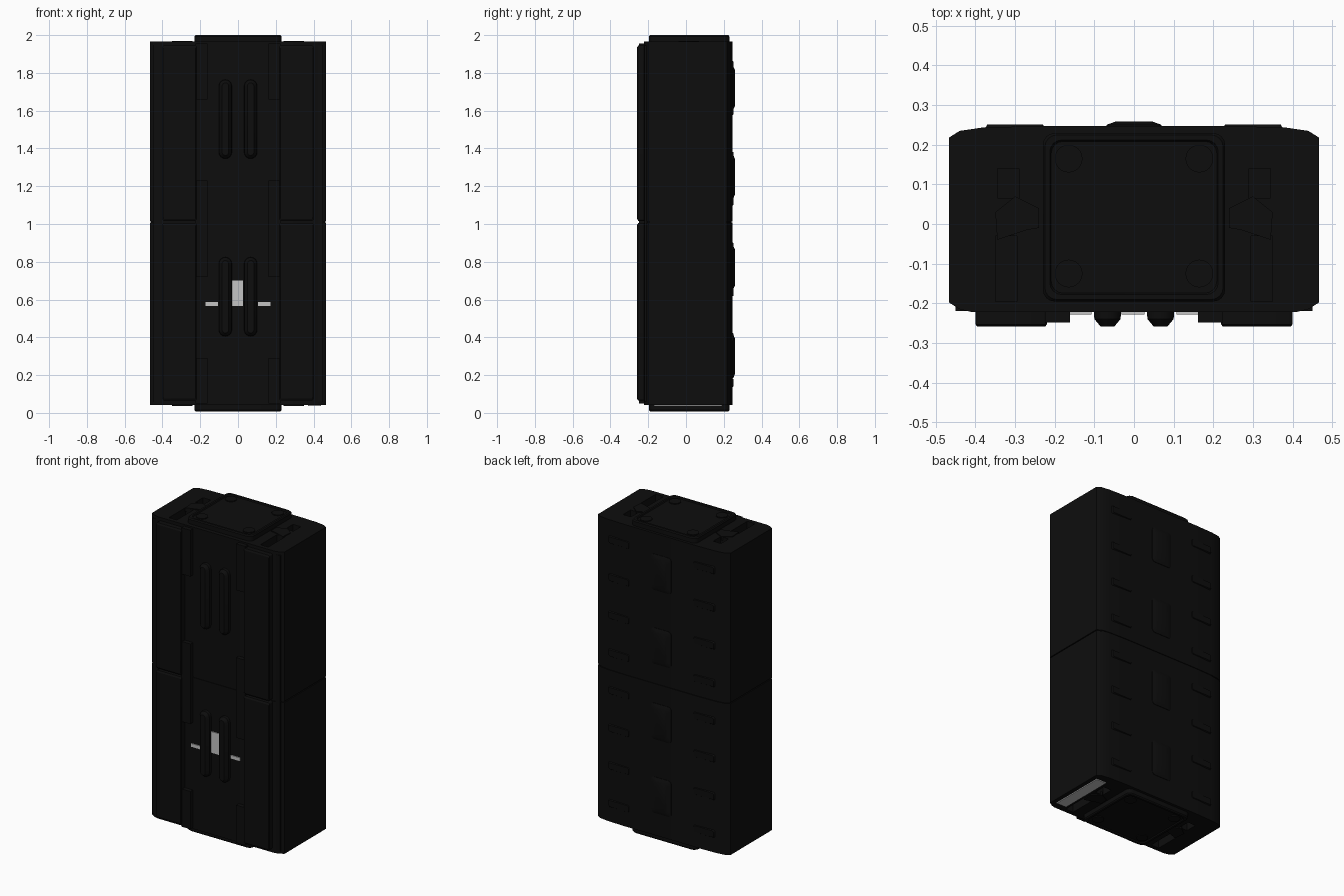
import bpy, bmesh, math
from mathutils import Vector

cube = bpy.data.objects.get("Cube")
if cube:
    bpy.data.objects.remove(cube, do_unlink=True)


def material(name, value):
    m = bpy.data.materials.new(name)
    m.use_nodes = True
    colour = (value, value, value, 1)
    m.diffuse_color = colour
    m.node_tree.nodes["Principled BSDF"].inputs["Base Color"].default_value = colour
    return m


black = material("matte black", 0.004)
grey = material("light grey", 0.55)


def loft(name, rings, mat=black):
    """Closed solid through rings that share a point count."""
    bm = bmesh.new()
    loops = [[bm.verts.new(p) for p in ring] for ring in rings]
    n = len(loops[0])
    for a, b in zip(loops, loops[1:]):
        for i in range(n):
            j = (i + 1) % n
            bm.faces.new((a[i], a[j], b[j], b[i]))
    bm.faces.new(loops[0])
    bm.faces.new(loops[-1])
    bmesh.ops.recalc_face_normals(bm, faces=bm.faces)
    mesh = bpy.data.meshes.new(name)
    bm.to_mesh(mesh)
    bm.free()
    mesh.materials.append(mat)
    obj = bpy.data.objects.new(name, mesh)
    bpy.context.collection.objects.link(obj)
    return obj


def rounded(cx, cy, w, h, r, steps=4):
    pts = []
    for k, (sx, sy) in enumerate(((1, 1), (-1, 1), (-1, -1), (1, -1))):
        for i in range(steps + 1):
            a = math.pi / 2 * (k + i / steps)
            pts.append((cx + sx * (w / 2 - r) + r * math.cos(a),
                        cy + sy * (h / 2 - r) + r * math.sin(a)))
    return pts


def flat(pts, z):
    return [(x, y, z) for x, y in pts]


def upright(pts, y):
    return [(x, y, z) for x, z in pts]


def box(name, x0, x1, y0, y1, z0, z1, mat=black):
    pts = [(x0, y0), (x1, y0), (x1, y1), (x0, y1)]
    return loft(name, [flat(pts, z0), flat(pts, z1)], mat)


def cut(obj, cutters):
    bpy.context.view_layer.objects.active = obj
    for c in cutters:
        mod = obj.modifiers.new("cut", "BOOLEAN")
        mod.object = c
        mod.solver = "EXACT"
        bpy.ops.object.modifier_apply(modifier=mod.name)
        bpy.data.objects.remove(c, do_unlink=True)


# Housing cross-section, mirrored about x = 0
half = [(0.16, -0.222), (0.41, -0.222), (0.44, -0.215), (0.467, -0.198),
        (0.467, 0.218), (0.44, 0.235), (0.385, 0.243), (0.26, 0.247)]
outline = half + [(-x, y) for x, y in reversed(half)]
inner = [(x * 0.985, y * 0.98) for x, y in outline]

# Two housing halves with a fine seam between them
for label, z0, z1, end in (("lower", 0.042, 1.007, 0.042), ("upper", 1.013, 1.965, 1.965)):
    up = 1 if label == "upper" else -1
    shell = loft(label + "_housing", [flat(outline, z0), flat(outline, z1)])
    cutters = []
    for s in (-1, 1):
        for x0, x1, y0, y1 in ((0.295, 0.35, -0.195, -0.03), (0.29, 0.345, 0.065, 0.14)):
            a, b = sorted((s * x0, s * x1))
            c = box("pocket_cutter", a, b, y0, y1, end - 0.05, end + 0.05)
            c.hide_render = True
            cutters.append(c)
    cut(shell, cutters)
    # End cap with stepped rim and sunken panel
    cap = [(0.46, 0.425, end - up * 0.02), (0.46, 0.425, end + up * 0.028),
           (0.45, 0.415, end + up * 0.035), (0.425, 0.39, end + up * 0.035),
           (0.418, 0.383, end + up * 0.028)]
    loft(label + "_end_cap", [flat(rounded(0, 0.017, w, h, 0.03), z) for w, h, z in cap])
    for s in (-1, 1):
        for y in (-0.125, 0.165):
            disc = [(s * 0.165 + 0.035 * math.cos(t * math.pi / 12),
                     y + 0.035 * math.sin(t * math.pi / 12)) for t in range(24)]
            loft(label + "_end_pad", [flat(disc, end + up * 0.026), flat(disc, end + up * 0.033)])
        # Angled latch beside the cap
        latch = [(s * x, y) for x, y in ((0.24, -0.01), (0.27, -0.015), (0.345, -0.04),
                                         (0.35, 0.03), (0.3, 0.07), (0.24, 0.04))]
        loft(label + "_latch", [flat(latch, end - up * 0.02), flat(latch, end + up * 0.005)])

loft("seam_core", [flat(inner, 0.99), flat(inner, 1.03)])

# Raised front panels, one per side and half
for s in (-1, 1):
    for z0, z1 in ((0.065, 1.005), (1.017, 1.945)):
        cx, cz, h = s * 0.31, (z0 + z1) / 2, z1 - z0
        loft("front_panel", [upright(rounded(cx, cz, 0.18, h, 0.01), -0.21),
                             upright(rounded(cx, cz, 0.18, h, 0.01), -0.253),
                             upright(rounded(cx, cz, 0.172, h - 0.02, 0.008), -0.259)])
    # Lower steps along the inner panel edges
    for z0, z1 in ((0.05, 0.29), (0.72, 1.23), (1.66, 1.955)):
        a, b = sorted((s * 0.162, s * 0.225))
        box("panel_step", a, b, -0.249, -0.21, z0, z1)
    # Rounded tapered ribs
    for cz in (0.615, 1.555):
        loft("front_rib", [upright(rounded(s * 0.067, cz, w, h, w * 0.49), y)
                           for w, h, y in ((0.07, 0.42, -0.215), (0.066, 0.416, -0.24),
                                           (0.034, 0.384, -0.259))])
    # Pale lower bars
    a, b = sorted((s * 0.107, s * 0.172))
    box("indicator_bar", a, b, -0.228, -0.22, 0.565, 0.586, grey)
    # Side edge lip on the front corners
    a, b = sorted((s * 0.42, s * 0.45))
    box("corner_lip", a, b, -0.22, -0.2, 0.06, 1.945)

box("indicator_window", -0.031, 0.026, -0.228, -0.22, 0.565, 0.7, grey)

# Low rear ridges and slats
for cz in (0.3, 0.77, 1.25, 1.72):
    loft("rear_ridge", [upright(rounded(0, cz, w, h, 0.02), y)
                        for w, h, y in ((0.14, 0.23, 0.24), (0.14, 0.23, 0.25), (0.09, 0.19, 0.259))])
for i in range(8):
    z = 0.16 + i * 0.24
    for s in (-1, 1):
        loft("rear_slat", [upright(rounded(s * 0.3, z, w, h, 0.01), y)
                           for w, h, y in ((0.16, 0.06, 0.235), (0.14, 0.04, 0.251))])

# Pale strip on the underside
box("underside_strip", 0.37, 0.44, -0.17, 0.19, 0.036, 0.043, grey)

for obj in bpy.context.scene.objects:
    obj.select_set(obj.type == "MESH")
bpy.ops.object.shade_smooth_by_angle(angle=math.radians(25))
